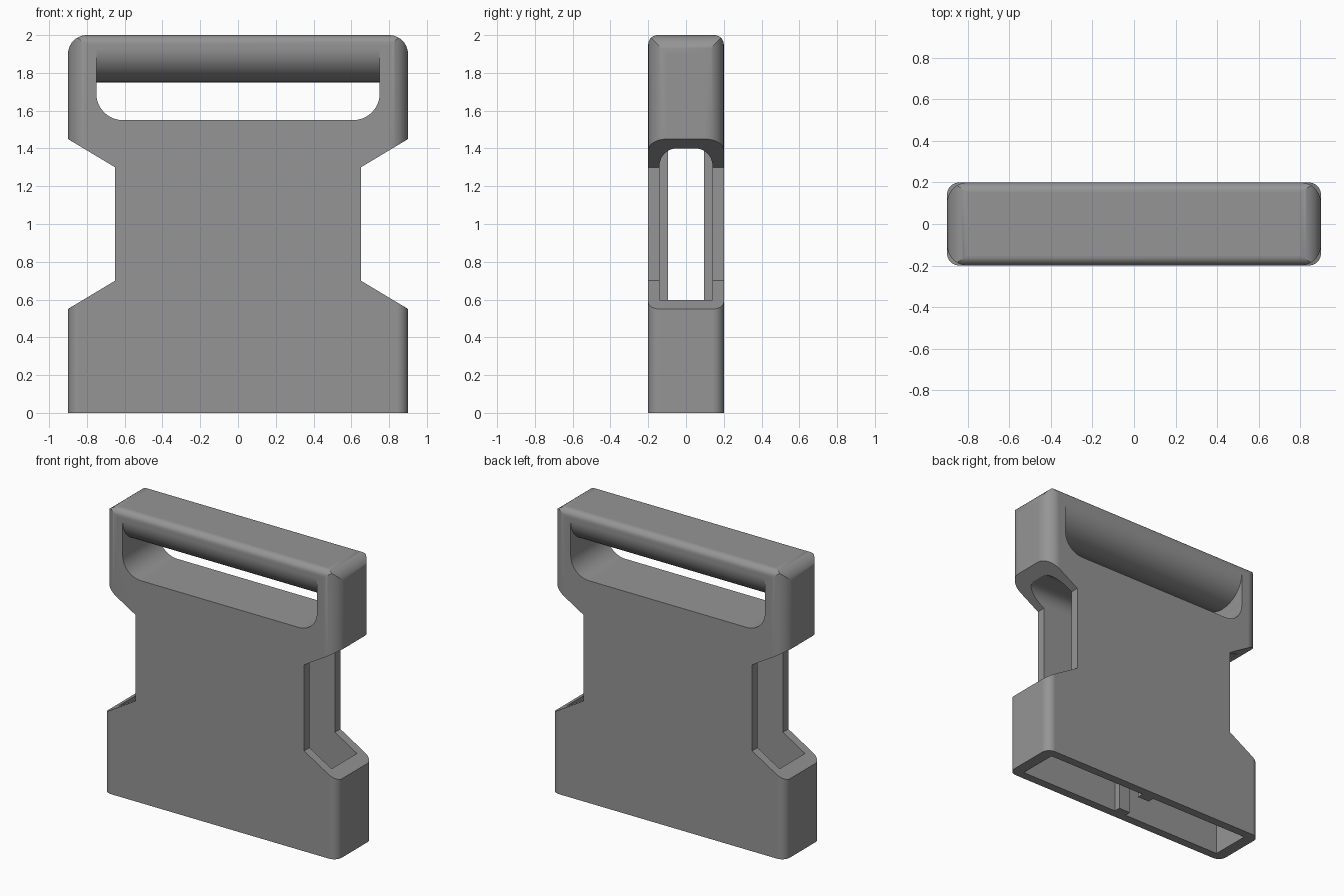
import bpy, bmesh, math
from mathutils import Vector

if "Cube" in bpy.data.objects:
    bpy.data.objects.remove(bpy.data.objects["Cube"])

plastic = bpy.data.materials.new("grey plastic")
plastic.diffuse_color = (0.3, 0.3, 0.3, 1)
plastic.use_nodes = True
plastic.node_tree.nodes["Principled BSDF"].inputs["Base Color"].default_value = plastic.diffuse_color


def rounded(u0, u1, v0, v1, radii, seg=10):
    """Rectangle profile; radii order: low-left, low-right, top-right, top-left."""
    corners = [(u0, v0, 1, 1), (u1, v0, -1, 1), (u1, v1, -1, -1), (u0, v1, 1, -1)]
    pts = []
    for i, ((u, v, su, sv), r) in enumerate(zip(corners, radii)):
        if r == 0:
            pts.append((u, v))
            continue
        for k in range(seg + 1):
            a = math.pi + (i + k / seg) * math.pi / 2
            pts.append((u + su * r + r * math.cos(a), v + sv * r + r * math.sin(a)))
    return pts


def prism(name, pts, axis, a, b):
    """Extrude a 2D profile along an axis from a to b."""
    place = {'x': lambda u, v, w: (w, u, v),
             'y': lambda u, v, w: (u, w, v),
             'z': lambda u, v, w: (u, v, w)}[axis]
    bm = bmesh.new()
    face = bm.faces.new([bm.verts.new(place(u, v, a)) for u, v in pts])
    ext = bmesh.ops.extrude_face_region(bm, geom=[face])
    moved = [g for g in ext['geom'] if isinstance(g, bmesh.types.BMVert)]
    bmesh.ops.translate(bm, verts=moved, vec=Vector(place(0, 0, b - a)))
    bmesh.ops.recalc_face_normals(bm, faces=bm.faces)
    me = bpy.data.meshes.new(name)
    bm.to_mesh(me)
    bm.free()
    me.materials.append(plastic)
    ob = bpy.data.objects.new(name, me)
    bpy.context.collection.objects.link(ob)
    return ob


def combine(ob, other, op):
    """Apply a boolean and discard the helper."""
    mod = ob.modifiers.new("combine", 'BOOLEAN')
    mod.operation, mod.object, mod.solver = op, other, 'EXACT'
    bpy.context.view_layer.objects.active = ob
    bpy.ops.object.modifier_apply(modifier=mod.name)
    bpy.data.objects.remove(other)


# Upper block: rounded in all three directions
body = prism("buckle_body", rounded(-.9, .9, -.2, .2, [.1] * 4), 'z', 1, 2)
combine(body, prism("front_outline", rounded(-.9, .9, .5, 2, [0, 0, .1, .1]), 'y', -.3, .3), 'INTERSECT')
combine(body, prism("side_outline", rounded(-.2, .2, .5, 2, [0, 0, .05, .05]), 'x', -1, 1), 'INTERSECT')

# Lower sleeve with tighter corners
combine(body, prism("sleeve", rounded(-.9, .9, -.2, .2, [.06] * 4), 'z', 0, 1), 'UNION')

# Side notches for the release tabs
for s in (-1, 1):
    notch = [(s * 1.0, .49), (s * .65, .7), (s * .65, 1.3), (s * 1.0, 1.51)]
    combine(body, prism("notch", notch, 'y', -.3, .3), 'DIFFERENCE')

# Hollow inside, open at the bottom
combine(body, prism("cavity", rounded(-.14, .14, -.1, 1.4, [0, 0, .09, .09]), 'x', -.82, .82), 'DIFFERENCE')

# Strap slot, leaving a bar with a rounded underside
slot = prism("slot", rounded(-.75, .75, 1.55, 1.93, [.14, .14, 0, 0]), 'y', -.3, .3)
bar = [(.2 * math.cos(a), 1.93 + .18 * math.sin(a))
       for a in [math.pi + k * math.pi / 24 for k in range(25)]] + [(.2, 2.1), (-.2, 2.1)]
combine(slot, prism("bar", bar, 'x', -1, 1), 'DIFFERENCE')
combine(body, slot, 'DIFFERENCE')

# Merge coplanar leftovers
bm = bmesh.new()
bm.from_mesh(body.data)
bmesh.ops.remove_doubles(bm, verts=bm.verts, dist=1e-5)
bmesh.ops.dissolve_limit(bm, angle_limit=math.radians(.5), verts=bm.verts, edges=bm.edges)
bm.to_mesh(body.data)
bm.free()

# Guide rails on the inner front and back walls
rails = [prism(name, [(-.045, 0), (.045, 0), (.045, 1.4), (-.045, 1.4)], 'y', y0, y1)
         for name, y0, y1 in (("front_rail", -.15, -.095), ("back_rail", .095, .15))]

# Smooth rounded areas, keep hard edges crisp
bpy.ops.object.select_all(action='DESELECT')
body.select_set(True)
bpy.context.view_layer.objects.active = body
bpy.ops.object.shade_smooth_by_angle(angle=math.radians(25))
wn = body.modifiers.new("weighted_normals", 'WEIGHTED_NORMAL')
wn.keep_sharp = True
